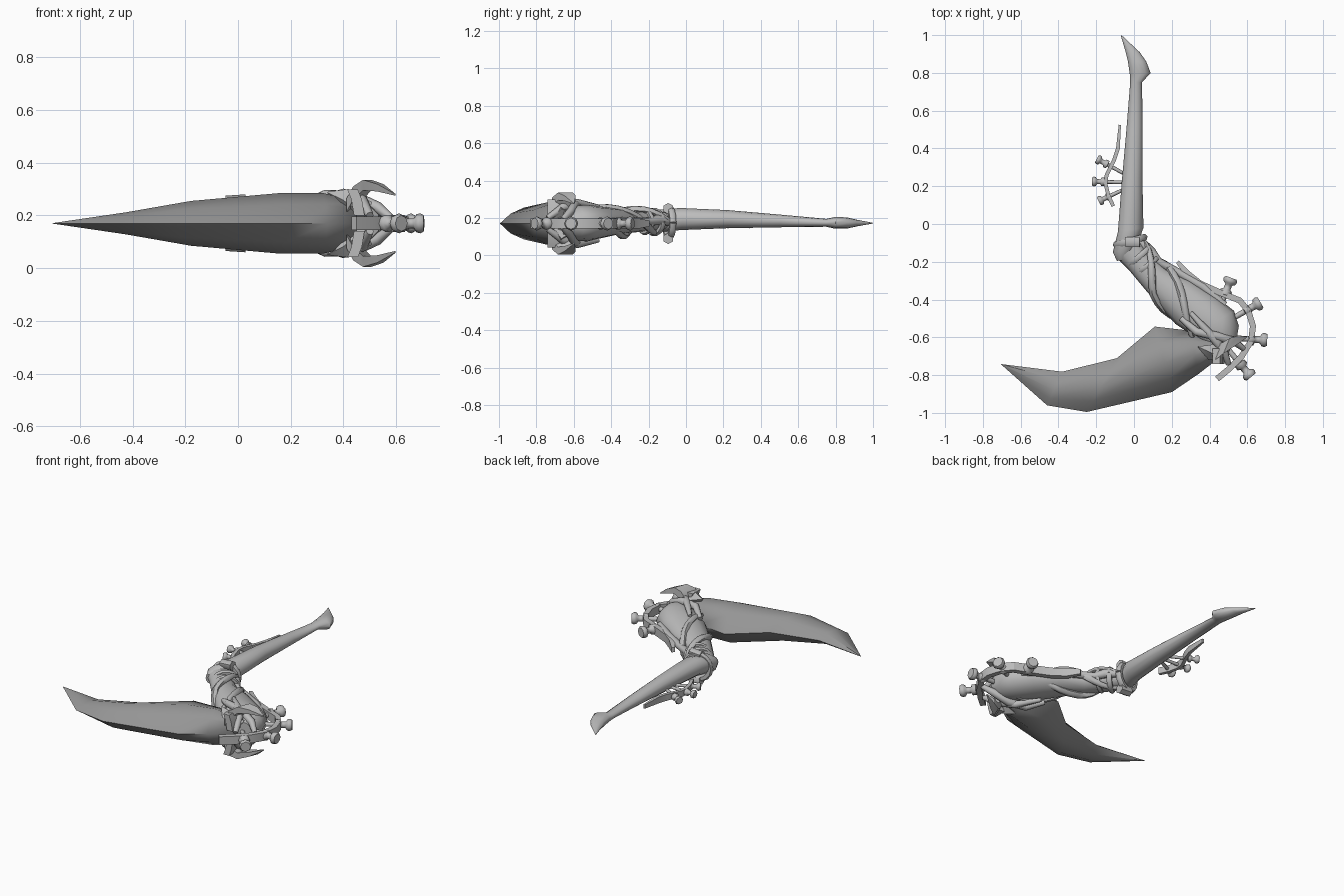
import bpy, bmesh, math
from mathutils import Vector as V

if "Cube" in bpy.data.objects:
    bpy.data.objects.remove(bpy.data.objects["Cube"])

MID = 0.17


def material(name, v):
    m = bpy.data.materials.new(name)
    m.diffuse_color = (v, v, v, 1)
    m.use_nodes = True
    m.node_tree.nodes["Principled BSDF"].inputs["Base Color"].default_value = m.diffuse_color
    return m


BONE = material("pale_grey", 0.50)
BLADE = material("dark_grey", 0.30)


def finish(name, bm, mat, angle=40):
    bmesh.ops.recalc_face_normals(bm, faces=bm.faces)
    me = bpy.data.meshes.new(name)
    bm.to_mesh(me)
    bm.free()
    me.materials.append(mat)
    ob = bpy.data.objects.new(name, me)
    bpy.context.collection.objects.link(ob)
    bpy.context.view_layer.objects.active = ob
    ob.select_set(True)
    bpy.ops.object.shade_smooth_by_angle(angle=math.radians(angle))
    ob.select_set(False)
    return ob


def skin(name, rings, mat, angle=40):
    """Join matching rings of points into a capped solid."""
    bm = bmesh.new()
    vs = [[bm.verts.new(p) for p in r] for r in rings]
    n = len(rings[0])
    for a, b in zip(vs, vs[1:]):
        for i in range(n):
            j = (i + 1) % n
            bm.faces.new((a[i], a[j], b[j], b[i]))
    bm.faces.new(vs[0])
    bm.faces.new(vs[-1])
    bmesh.ops.remove_doubles(bm, verts=bm.verts, dist=0.0005)
    return finish(name, bm, mat, angle)


def limb(name, stations, sides=12):
    """Station: left x, y, right x, y, bottom z, top z."""
    rings = []
    for lx, ly, rx, ry, z0, z1 in stations:
        c = V(((lx + rx) / 2, (ly + ry) / 2, (z0 + z1) / 2))
        h = V(((rx - lx) / 2, (ry - ly) / 2, 0))
        rings.append([c + h * math.cos(t) + V((0, 0, (z1 - z0) / 2 * math.sin(t)))
                      for t in (math.tau * i / sides for i in range(sides))])
    return skin(name, rings, BONE, 50)


def tangent(pts, i):
    return (pts[min(i + 1, len(pts) - 1)] - pts[max(i - 1, 0)]).normalized()


def tube(name, pts, radii, sides=8):
    pts = [V(p) for p in pts]
    rings = []
    u = V((0, 0, 1))
    for i, p in enumerate(pts):
        t = tangent(pts, i)
        u = u - t * u.dot(t)
        if u.length < 0.05:
            u = t.orthogonal()
        u.normalize()
        w = t.cross(u)
        r = radii[i] if isinstance(radii, (list, tuple)) else radii
        rings.append([p + (u * math.cos(a) + w * math.sin(a)) * r
                      for a in (math.tau * k / sides for k in range(sides))])
    return skin(name, rings, BONE, 60)


def strip(name, pts, thick, height):
    """Flat band following a path at mid height, narrowing to its first end."""
    pts = [V((x, y, MID)) for x, y in pts]
    rings = []
    for i, p in enumerate(pts):
        t = tangent(pts, i)
        k = 0.6 if i == 0 else 1
        s = V((t.y, -t.x, 0)) * thick / 2 * k
        h = V((0, 0, height / 2 * k))
        rings.append([p + s + h, p - s + h, p - s - h, p + s - h])
    return skin(name, rings, BONE, 25)


def stud(name, tip, root, size):
    """Spool-shaped stud on a thin strut that reaches inward to the limb."""
    a, b = V((*tip, MID)), V((*root, MID))
    d = (b - a).normalized()
    steps = [(0, .8), (.35, 1), (.75, .9), (1.0, .5), (1.7, .5), (1.9, .85), (2.5, .85), (2.6, .4)]
    pts = [a + d * size * s for s, _ in steps] + [b]
    return tube(name, pts, [size * r for _, r in steps] + [size * .35], 8)


# Curved blade: outer edge x, y, inner edge x, y, half thickness
blade = [(-.705, -.742, -.70, -.742, .001), (-.46, -.96, -.38, -.782, .042),
         (-.25, -.995, -.09, -.71, .085), (.20, -.89, .11, -.543, .115),
         (.34, -.795, .30, -.565, .115), (.45, -.71, .45, -.60, .085)]
profile = [(0, 0), (.2, .62), (.45, 1), (.75, .8), (1, 0), (.75, -.8), (.45, -1), (.2, -.62)]
skin("blade", [[V((ox + (ix - ox) * t, oy + (iy - oy) * t, MID + h * z)) for t, z in profile]
               for ox, oy, ix, iy, h in blade], BLADE, 65)

# Long upper bone with a pointed knuckle at its end
limb("upper_bone", [
    (-.09, -.195, -.03, -.19, .15, .21), (-.112, -.15, .01, -.13, .125, .245),
    (-.085, -.04, .05, -.02, .135, .253), (-.065, .22, .045, .22, .145, .242),
    (-.04, .50, .045, .50, .15, .218), (-.02, .75, .043, .75, .153, .195),
    (-.022, .79, .088, .80, .143, .205), (-.032, .86, .065, .86, .143, .203),
    (-.047, .92, .03, .91, .155, .19), (-.07, .998, -.066, 1.0, .17, .174)])

# Lower limb swelling into the elbow ball
limb("lower_limb", [
    (-.09, -.18, .03, -.09, .135, .235), (-.03, -.24, .07, -.15, .13, .235),
    (.07, -.36, .17, -.24, .12, .24), (.14, -.44, .30, -.30, .11, .25),
    (.22, -.53, .44, -.39, .09, .262), (.31, -.59, .53, -.46, .075, .27),
    (.37, -.64, .555, -.54, .08, .265), (.42, -.69, .54, -.63, .11, .235)])

# Sinews twisted along the lower limb
axis = [V((.0, -.12, .18)), V((.15, -.32, .18)), V((.40, -.56, .172))]
side = V((.64, .62, 0)).normalized()
for k in range(3):
    pts, radii = [], []
    for i in range(15):
        t = i / 14
        c = axis[0].lerp(axis[1], t * 2) if t < .5 else axis[1].lerp(axis[2], t * 2 - 1)
        a = math.tau * k / 3 + t * 5
        r = .062 + .045 * t
        pts.append(c + side * r * math.cos(a) + V((0, 0, r * .85 * math.sin(a))))
        radii.append(.010 + .012 * math.sin(math.pi * t))
    tube(f"sinew_{k + 1}", pts, radii, 6)

# Outer tendon
tube("outer_tendon", [(.03, -.08, .18), (.09, -.15, .19), (.13, -.20, .18), (.24, -.26, .18),
                      (.36, -.33, .18), (.48, -.43, .175)], [.02, .028, .022, .022, .025, .02])


# Wrist wrappings
def band(name, c, direction, rw, rh, r):
    s = V(direction).normalized()
    pts = [V(c) + s * rw * math.cos(a) + V((0, 0, rh * math.sin(a)))
           for a in (math.tau * i / 14 for i in range(15))]
    tube(name, pts, r, 6)


band("wrist_band_1", (-.02, -.09, .175), (.95, .25, 0), .075, .075, .02)
band("wrist_band_2", (.03, -.17, .178), (.75, .65, 0), .07, .06, .017)
band("wrist_band_3", (.07, -.22, .18), (.8, .6, 0), .065, .058, .014)
for s in (1, -1):
    tube("wrist_knot", [(-.045, -.095, MID + s * .075), (.03, -.095, MID + s * .08)], .03, 6)

# Studded bands at the elbow and beside the upper bone
strip("elbow_band", [(.23, -.20), (.28, -.26), (.35, -.315), (.46, -.365), (.56, -.405), (.605, -.46),
                     (.63, -.54), (.62, -.62), (.57, -.70), (.50, -.77), (.44, -.82)], .032, .052)
for i, (tip, root) in enumerate([((.515, -.285), (.44, -.48)), ((.67, -.415), (.47, -.53)),
                                 ((.705, -.615), (.47, -.60)), ((.62, -.81), (.47, -.63))]):
    stud(f"elbow_stud_{i + 1}", tip, root, .038)

strip("upper_band", [(-.075, .525), (-.085, .40), (-.105, .34), (-.145, .26), (-.15, .21),
                     (-.135, .15), (-.11, .095)], .02, .04)
for i, (tip, root) in enumerate([((-.197, .345), (-.04, .26)), ((-.222, .225), (-.04, .22)),
                                 ((-.187, .12), (-.04, .19))]):
    stud(f"upper_stud_{i + 1}", tip, root, .026)

# Parts repeated above and below the elbow
for s in (1, -1):
    label = "upper" if s > 0 else "lower"

    def at(x, y, h):
        return V((x, y, MID + s * h))

    # Hooked claw: spine points with a flat cross-section
    rings = []
    for x, y, h, w, k in [(.43, -.68, .07, .045, .025), (.455, -.67, .115, .045, .025),
                          (.49, -.645, .145, .04, .02), (.54, -.62, .135, .03, .014),
                          (.597, -.60, .108, .003, .003)]:
        rings.append([at(x + a * w * .4, y + a * w, h + b * k)
                      for a, b in ((-1, 1), (1, 1), (1, -1), (-1, -1))])
    skin(f"{label}_claw", rings, BONE, 25)
    # Claw root block
    rings = [[at(x + .02 * a, -.70 + .04 * b, h) for a, b in ((-1, -1), (1, -1), (1, 1), (-1, 1))]
             for x, h in ((.46, .03), (.45, .09), (.435, .128))]
    skin(f"{label}_claw_root", rings, BONE, 25)
    # Ligaments across the joint
    tube(f"{label}_ligament", [at(.25, -.50, .075), at(.33, -.57, .105), at(.44, -.595, .10),
                               at(.53, -.62, .06), at(.58, -.66, .02)], [.015, .022, .024, .022, .015])
    tube(f"{label}_cross_ligament", [at(.30, -.47, .09), at(.40, -.58, .11), at(.47, -.66, .085),
                                     at(.50, -.74, .03)], [.012, .022, .024, .015])
    # Pointed socket plate lapping over the blade root
    tube(f"{label}_socket_spike", [at(.34, -.65, .117), at(.40, -.68, .095), at(.48, -.66, .04)],
         [.003, .04, .05], 4)
